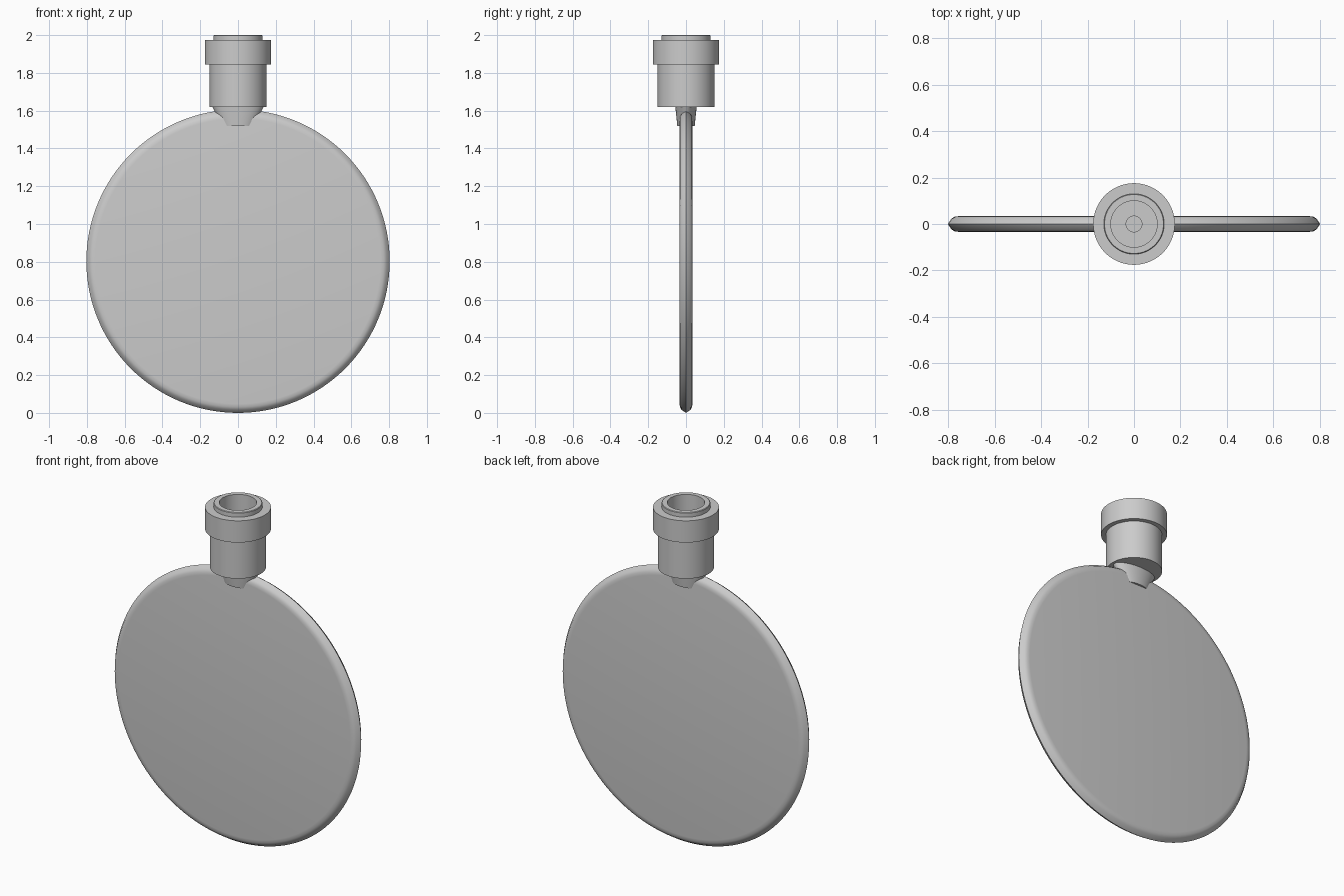
import bpy, bmesh, math

cube = bpy.data.objects.get("Cube")
if cube:
    bpy.data.objects.remove(cube, do_unlink=True)

grey = bpy.data.materials.new("plain grey")
grey.use_nodes = True
colour = (0.6, 0.6, 0.6, 1)
grey.diffuse_color = colour
grey.node_tree.nodes["Principled BSDF"].inputs["Base Color"].default_value = colour


def finish(name, bm, angle):
    """Turn a bmesh into a shaded object."""
    bmesh.ops.recalc_face_normals(bm, faces=bm.faces[:])
    mesh = bpy.data.meshes.new(name)
    bm.to_mesh(mesh)
    bm.free()
    mesh.materials.append(grey)
    obj = bpy.data.objects.new(name, mesh)
    bpy.context.collection.objects.link(obj)
    bpy.ops.object.select_all(action='DESELECT')
    obj.select_set(True)
    bpy.context.view_layer.objects.active = obj
    bpy.ops.object.shade_smooth_by_angle(angle=math.radians(angle))
    return obj


def lathe(name, profile, sides, angle=35):
    """Spin (radius, height) points about z; the end points lie on the axis."""
    bm = bmesh.new()
    verts = [bm.verts.new((r, 0, z)) for r, z in profile]
    edges = [bm.edges.new(pair) for pair in zip(verts, verts[1:])]
    bmesh.ops.spin(bm, geom=verts + edges, cent=(0, 0, 0), axis=(0, 0, 1),
                   angle=2 * math.pi, steps=sides)
    bmesh.ops.remove_doubles(bm, verts=bm.verts[:], dist=1e-5)
    return finish(name, bm, angle)


# Thin round paddle with a softened rim that meets in a ridge
half = [(0, 0.034), (0.755, 0.034), (0.772, 0.032), (0.787, 0.024), (0.803, 0)]
disc = lathe("disc", half + [(r, -z) for r, z in half[-2::-1]], 128)
disc.rotation_euler.x = math.pi / 2
disc.location.z = 0.803

# Hollow neck with its collar, lip and stepped bore
lathe("neck", [(0, 1.62), (0.15, 1.62), (0.15, 1.845), (0.176, 1.845),
               (0.176, 1.973), (0.13, 1.973), (0.13, 1.997), (0.127, 2.0),
               (0.1, 2.0), (0.1, 1.7), (0.034, 1.7), (0.034, 1.66),
               (0, 1.66)], 96)

# Oval foot tapering from the neck into the disc
bm = bmesh.new()
bmesh.ops.create_cone(bm, cap_ends=True, segments=64, radius1=0.087,
                      radius2=0.14, depth=0.11)
for v in bm.verts:
    v.co.y *= 0.53 if v.co.z < 0 else 0.41
foot = finish("foot", bm, 35)
foot.location.z = 1.575
